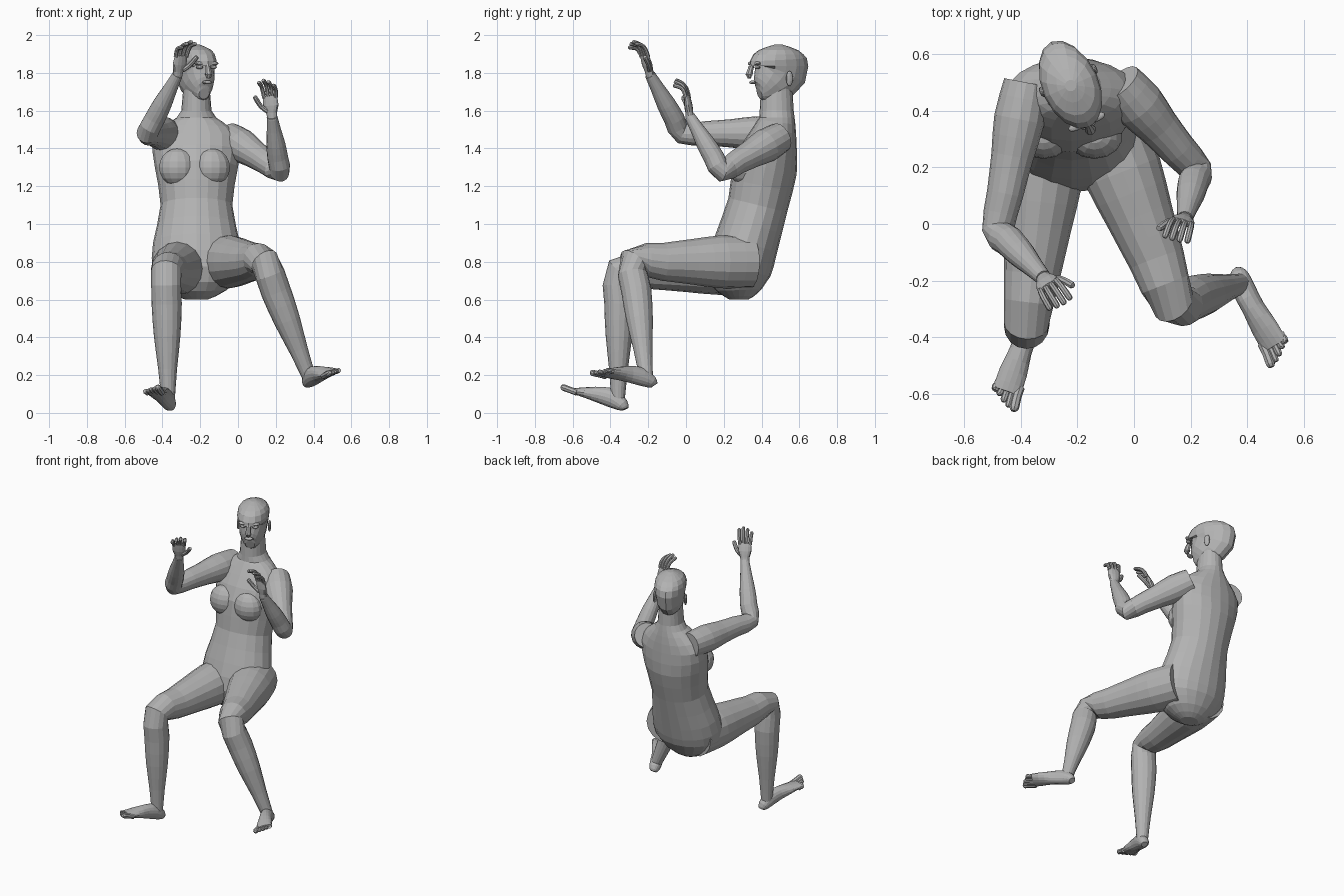
import bpy, bmesh, math
from mathutils import Vector, Matrix

default_cube = bpy.data.objects.get("Cube")
if default_cube:
    bpy.data.objects.remove(default_cube, do_unlink=True)

shade = .45
colour = (shade, shade, shade, 1)
grey = bpy.data.materials.new("plain grey")
grey.use_nodes = True
grey.diffuse_color = colour
grey.node_tree.nodes["Principled BSDF"].inputs["Base Color"].default_value = colour


def finish(name, mesh_builder, placement=Matrix()):
    bmesh.ops.recalc_face_normals(mesh_builder, faces=mesh_builder.faces)
    mesh = bpy.data.meshes.new(name)
    mesh_builder.to_mesh(mesh)
    mesh_builder.free()
    mesh.materials.append(grey)
    part = bpy.data.objects.new(name, mesh)
    part.matrix_world = placement
    bpy.context.collection.objects.link(part)


def smooth_rings(rings):
    """Add a Catmull-Rom midpoint between neighbouring rings."""
    result = []
    for i, (here, after) in enumerate(zip(rings, rings[1:])):
        before = rings[max(i - 1, 0)]
        beyond = rings[min(i + 2, len(rings) - 1)]
        middle = [(9 * (b + c) - a - d) / 16 for a, b, c, d in zip(before, here, after, beyond)]
        result += [here, middle]
    return result + [rings[-1]]


def add_loft(mesh_builder, rings, sides=16):
    """Skin elliptical rings given as x, y, z, half width, half depth."""
    rings = smooth_rings(rings)
    centres = [Vector(ring[:3]) for ring in rings]
    across = Vector((1, 0, 0))
    loops = []
    for i, (x, y, z, width, depth) in enumerate(rings):
        ahead = centres[min(i + 1, len(rings) - 1)]
        behind = centres[max(i - 1, 0)]
        tangent = (ahead - behind).normalized()
        u = (across - tangent * across.dot(tangent)).normalized()
        v = tangent.cross(u)
        angles = [math.tau * k / sides for k in range(sides)]
        loops.append([mesh_builder.verts.new(
            centres[i] + u * width * math.cos(angle) + v * depth * math.sin(angle))
            for angle in angles])
    for lower, upper in zip(loops, loops[1:]):
        for k in range(sides):
            mesh_builder.faces.new((lower[k - 1], lower[k], upper[k], upper[k - 1]))
    mesh_builder.faces.new(loops[0])
    mesh_builder.faces.new(loops[-1])


def loft(name, rings, placement=Matrix(), sides=16):
    mesh_builder = bmesh.new()
    add_loft(mesh_builder, rings, sides)
    finish(name, mesh_builder, placement)


def balls(name, centre, radii, placement=Matrix(), spacing=0, detail=12):
    """One ellipsoid, or a pair spaced apart across x."""
    mesh_builder = bmesh.new()
    for side in ((-1, 1) if spacing else (0,)):
        offset = Vector(centre) + Vector((side * spacing, 0, 0))
        bmesh.ops.create_uvsphere(
            mesh_builder, u_segments=detail, v_segments=detail - 4, radius=1,
            matrix=Matrix.Translation(offset) @ Matrix.Diagonal((*radii, 1)))
    finish(name, mesh_builder, placement)


def limb(name, root, joint, end, radii):
    """Bent tube; the radii are spread evenly from root to joint to end."""
    root, joint, end = Vector(root), Vector(joint), Vector(end)
    half = len(radii) // 2
    rings = []
    for i, radius in enumerate(radii):
        if i <= half:
            centre = root.lerp(joint, i / half)
        else:
            centre = joint.lerp(end, i / half - 1)
        rings.append((*centre, radius, radius))
    loft(name, rings)


def frame(origin, along, up):
    """Local axes: x across, y along, z up."""
    y = Vector(along).normalized()
    x = y.cross(Vector(up)).normalized()
    axes = Matrix((x, y, x.cross(y))).transposed().to_4x4()
    return Matrix.Translation(origin) @ axes


def add_digit(mesh_builder, points, radius):
    """Finger or toe with a rounded tip."""
    points = [Vector(point) for point in points]
    rings = [(*point, radius, radius) for point in points]
    tip = points[-1] + (points[-1] - points[-2]).normalized() * radius * .7
    add_loft(mesh_builder, rings + [(*tip, radius / 2, radius / 2)], sides=8)


# Torso and neck: height, forward position, half width, half depth
torso_profile = [
    (.6, .28, .06, .05), (.65, .28, .16, .12), (.75, .28, .23, .17),
    (.9, .32, .23, .17), (1.1, .38, .19, .16), (1.3, .42, .22, .17),
    (1.45, .46, .23, .13), (1.54, .48, .14, .1), (1.6, .48, .08, .09), (1.8, .48, .07, .08)]
loft("torso_and_neck", [(-.22, y, z, width, depth) for z, y, width, depth in torso_profile], sides=20)
balls("chest", (-.23, .31, 1.3), (.1, .08, .1), spacing=.09, detail=14)

# Head: built facing forward, then turned to its left
head_frame = Matrix.Translation((-.22, .48, 1.8)) @ Matrix.Rotation(math.radians(24), 4, "Z")
head_profile = [
    (-.11, -.1, .03, .03), (-.1, -.08, .05, .07), (-.06, -.04, .08, .11),
    (0, .01, .09, .16), (.07, .01, .1, .16), (.12, .01, .08, .11), (.15, .01, .02, .02)]
loft("head", [(0, y, z, width, depth) for z, y, width, depth in head_profile], head_frame)
loft("nose", [(0, -.14, .05, .01, .01), (0, -.16, -.01, .02, .02), (0, -.15, -.02, .01, .01)],
     head_frame, sides=8)
balls("lips", (0, -.14, -.05), (.03, .015, .01), head_frame)
balls("eyes", (0, -.13, .03), (.02, .015, .01), head_frame, spacing=.04)
balls("brows", (0, -.13, .05), (.03, .015, .01), head_frame, spacing=.04)
balls("ears", (0, .03, -.03), (.01, .02, .04), head_frame, spacing=.1)

# Limbs: joint positions with one set of radii for each kind
leg_radii = (.14, .14, .12, .1, .08, .08, .07, .05, .035)
arm_radii = (.08, .09, .075, .065, .057, .055, .05, .038, .028)
left_ankle, right_ankle = (.38, -.21, .18), (-.37, -.36, .06)
left_wrist, right_wrist = (.18, .02, 1.57), (-.32, -.19, 1.79)
limb("left_leg", (-.1, .34, .8), (.14, -.28, .8), left_ankle, leg_radii)
limb("right_leg", (-.3, .34, .77), (-.38, -.35, .75), right_ankle, leg_radii)
limb("left_arm", (-.05, .5, 1.46), (.22, .19, 1.28), left_wrist, arm_radii)
limb("right_arm", (-.38, .5, 1.48), (-.48, -.02, 1.48), right_wrist, arm_radii)


def foot(name, ankle, along, up, inner):
    """Inner is the big toe's side along local x."""
    placement = frame(ankle, along, up)
    sole = -.045
    # Distance from the ankle, half width, half height
    outline = [(-.05, .02, .02), (-.03, .035, .035), (.03, .04, .05),
               (.1, .04, .045), (.18, .05, .03), (.25, .05, .015)]
    mesh_builder = bmesh.new()
    add_loft(mesh_builder, [(0, y, sole + height, width, height) for y, width, height in outline])
    for i in range(5):
        x = inner * (.04 - .02 * i)
        end = .3 - .003 * i * (i + 1)
        radius = .012 if i else .017
        add_digit(mesh_builder, [(x, .22, sole + radius), (x, .26, sole + radius),
                                 (x * 1.1, end, sole + radius)], radius)
    finish(name, mesh_builder, placement)


def hand(name, wrist, along, back, inner):
    """Inner is the thumb's side along local x; the palm faces local -z."""
    outline = [(-.02, .026, .024), (.02, .03, .02), (.06, .042, .02), (.11, .038, .012)]
    mesh_builder = bmesh.new()
    add_loft(mesh_builder, [(0, y, 0, width, depth) for y, width, depth in outline], sides=12)
    # Four curled fingers
    for i, length in enumerate((.09, .1, .09, .07)):
        x = inner * (.033 - .022 * i)
        bend = [(0, 0), (.5, -.005), (.8, -.02), (1, -.05)]
        add_digit(mesh_builder, [(x * (1 + reach / 5), .1 + length * reach, drop)
                                 for reach, drop in bend], .011)
    # Thumb spread away from the palm
    add_digit(mesh_builder, [(inner * .02, .03, -.01), (inner * .05, .06, -.02),
                             (inner * .07, .11, -.04)], .013)
    finish(name, mesh_builder, frame(wrist, along, back))


foot("left_foot", left_ankle, (.14, -.29, .08), (-.35, -.05, .9), inner=1)
foot("right_foot", right_ankle, (-.1, -.29, .11), (0, 0, 1), inner=-1)
hand("left_hand", left_wrist, (-.1, -.13, 1), (.25, .9, 0), inner=1)
hand("right_hand", right_wrist, (.17, -.26, .9), (-.5, .8, 0), inner=-1)
